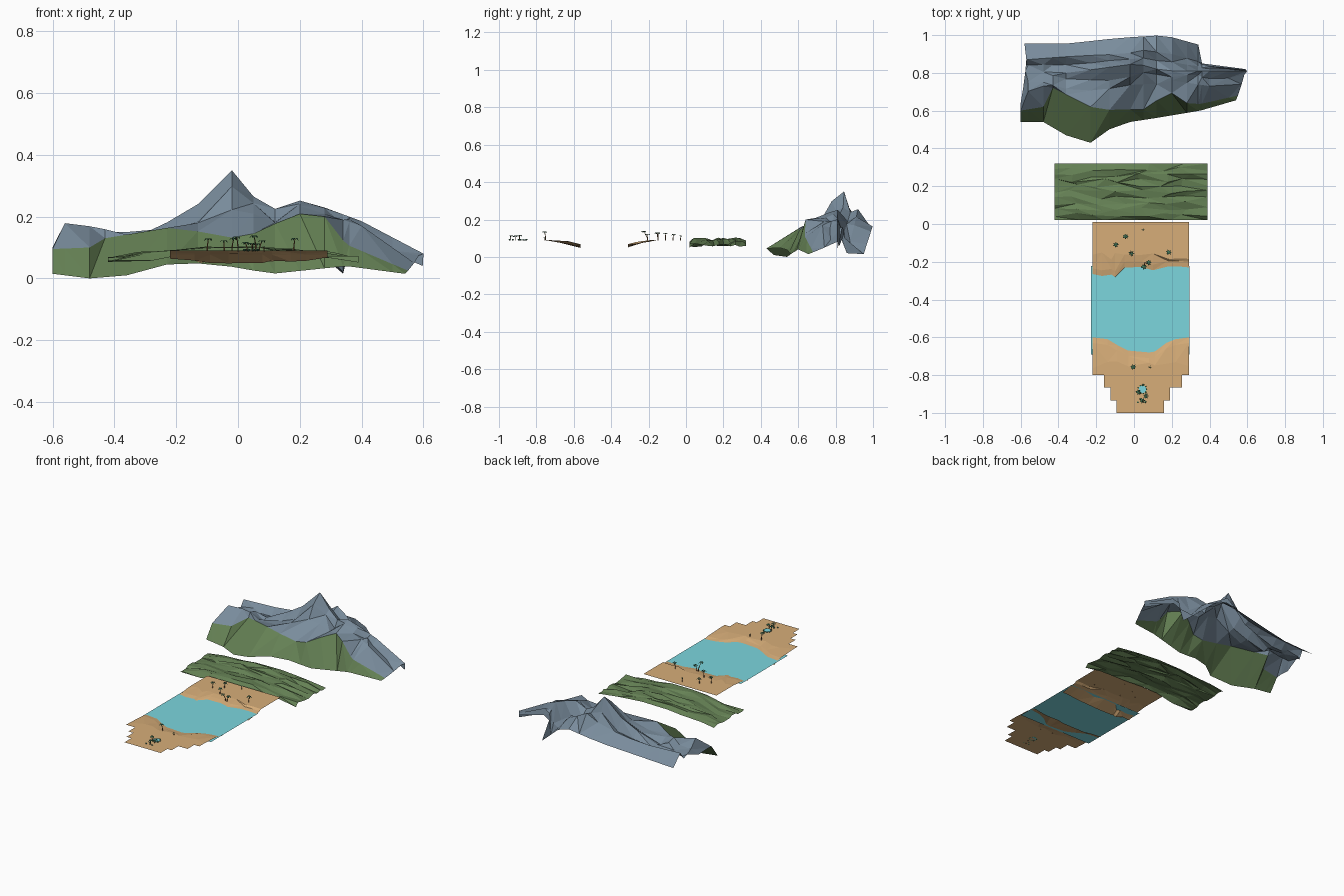
import bpy, math, random
from mathutils import Vector

if "Cube" in bpy.data.objects:
    bpy.data.objects.remove(bpy.data.objects["Cube"])

random.seed(4)
R = random.uniform


def material(name, rgb):
    m = bpy.data.materials.new(name)
    m.diffuse_color = (*rgb, 1)
    m.use_nodes = True
    m.node_tree.nodes["Principled BSDF"].inputs["Base Color"].default_value = m.diffuse_color
    return m


SAND = material("sand", (.68, .42, .19))
WATER = material("water", (.20, .67, .73))
ROCK = material("mountain blue", (.19, .26, .33))
GRASS = material("grass green", (.13, .22, .09))
TRUNK = material("trunk brown", (.24, .12, .05))
LEAF = material("palm leaf", (.05, .17, .09))


def build(name, verts, faces, mats, idx=None):
    me = bpy.data.meshes.new(name)
    me.from_pydata([tuple(v) for v in verts], [], faces)
    for m in mats:
        me.materials.append(m)
    if idx:
        for p, i in zip(me.polygons, idx):
            p.material_index = i
    me.validate()
    me.update()
    ob = bpy.data.objects.new(name, me)
    bpy.context.collection.objects.link(ob)
    return ob


def sheet(name, rows, mats, rule=lambda r: 0):
    """Triangulated sheet through rows of points running along +x, rows along +y."""
    n = len(rows[0])
    verts = [v for row in rows for v in row]
    faces, idx = [], []
    for r in range(len(rows) - 1):
        for c in range(n - 1):
            a, b = r * n + c, r * n + c + 1
            d, e = a + n, b + n
            tris = [(a, b, e), (a, e, d)] if random.random() < .5 else [(a, b, d), (b, e, d)]
            faces += tris
            idx += [rule(r)] * 2
    return build(name, verts, faces, mats, idx)


def along(line, x):
    """Point on a polyline of (x, y, z) at a given x, clamped to its ends."""
    x = min(max(x, line[0][0]), line[-1][0])
    for p, q in zip(line, line[1:]):
        if x <= q[0]:
            t = (x - p[0]) / (q[0] - p[0])
            return Vector((x, *(p[i] + (q[i] - p[i]) * t for i in range(1, len(p)))))


# Mountains: ridge lines from front foot to back foot
foot = [(-.6, .54, .015), (-.48, .54, 0), (-.36, .47, .01), (-.23, .43, .045),
        (-.09, .53, .05), (.11, .56, .015), (.35, .6, .04), (.54, .655, .015)]
crest = [(-.6, .6, .095), (-.48, .62, .1), (-.43, .72, .13), (-.19, .6, .17), (-.05, .61, .128),
         (.04, .6, .14), (.19, .7, .21), (.28, .64, .2), (.35, .635, .11), (.55, .68, .025)]
valley = [(-.6, .64, .1), (-.57, .7, .18), (-.45, .74, .165), (-.3, .7, .12), (-.1, .72, .19),
          (0, .74, .23), (.12, .74, .18), (.2, .76, .235), (.4, .73, .17), (.57, .74, .05)]
ridge = [(-.575, .81, .12), (-.36, .8, .12), (-.2, .82, .195), (-.13, .83, .24), (-.02, .845, .35),
         (.05, .84, .265), (.12, .82, .225), (.21, .81, .255), (.4, .81, .185), (.6, .81, .08)]
back = [(-.57, .87, .15), (-.3, .89, .15), (-.05, .9, .19), (.05, .92, .255), (.2, .9, .17),
        (.34, .86, .02), (.36, .845, .14), (.4, .835, .16), (.595, .815, .07)]
heel = [(-.58, .955, .09), (-.35, .955, .1), (-.08, .985, .13), (.16, 1.0, .17),
        (.34, .95, .015), (.36, .85, .1), (.4, .845, .12), (.59, .82, .06)]
cols = [-.6, -.56, -.48, -.43, -.36, -.23, -.13, -.02, .05, .12, .2, .28, .34, .36, .4, .5, .6]
rows = [[along(l, x) for x in cols] for l in (foot, crest, valley, ridge, back, heel)]


def between(a, b, dy, lo, hi):
    return [(p + q) / 2 + Vector((0, R(-dy, dy), R(lo, hi))) for p, q in zip(a, b)]


rows.insert(3, between(rows[2], rows[3], .02, -.03, .015))
rows.insert(5, between(rows[4], rows[5], .003, -.045, .0))
sheet("mountain_range", rows, [GRASS, ROCK], lambda r: 0 if r == 0 else 1)

# Hills: low sheet with ridges stretched across the width
rows = []
nx, ny = 7, 10
for j in range(ny + 1):
    y = .02 + .30 * j / ny
    row = []
    for i in range(nx + 1):
        x = -.42 + .81 * i / nx
        edge = j in (0, ny)
        dome = math.sin(math.pi * i / nx)
        z = .057 + .032 * dome + R(-.004, .016) - (.012 if edge else 0)
        inner = 0 < i < nx
        row.append(Vector((x + (R(-.04, .04) if inner else 0), y + (0 if edge else R(-.011, .011)), z)))
    rows.append(row)
sheet("green_hills", rows, [GRASS])

# Beaches: flat sand that dips under the water at a wavy shoreline
TOP, SEA = .09, .077
near = [(-.22, -.60), (-.14, -.61), (-.09, -.64), (-.03, -.67), (.08, -.68), (.11, -.675),
        (.17, -.63), (.22, -.61), (.29, -.60)]
far = [(-.22, -.265), (-.17, -.275), (-.12, -.268), (-.1, -.28), (-.05, -.23), (.04, -.228),
       (.1, -.245), (.18, -.225), (.24, -.225), (.29, -.23)]


def beach(name, shore, rear, inland, edge, s):
    rows = [[Vector((x, rear, TOP)) for x, y in shore],
            [Vector((x, inland + R(-.02, .02), TOP)) for x, y in shore],
            [Vector((x, y - .03 * s, .083 + R(-.002, .002))) for x, y in shore],
            [Vector((x, y, SEA)) for x, y in shore],
            [Vector((x, edge, .053 + R(-.005, .005) + (.015 if abs(x - .035) > .2 else 0)))
             for x, y in shore]]
    sheet(name, rows if s > 0 else rows[::-1], [SAND])


beach("near_beach", near, -.80, -.745, -.565, 1)
beach("far_beach", far, .01, -.17, -.31, -1)
for k, (x0, x1) in enumerate([(-.158, .255), (-.125, .19), (-.092, .16)]):
    y1 = -.80 - k / 15
    y0 = y1 - 1 / 15
    build("beach_step", [(x0, y0, TOP), (x1, y0, TOP), (x1, y1, TOP), (x0, y1, TOP)],
          [(0, 1, 2, 3)], [SAND])

# Water plane
build("water", [(-.228, -.69, SEA), (.295, -.69, SEA), (.295, -.222, SEA), (-.228, -.222, SEA)],
      [(0, 1, 2, 3)], [WATER])


# Palms: bent five-sided trunk and drooping leaves
def palm(x, y, h, lean=(0, 0), r=.016, leaves=7):
    verts, faces, idx = [], [], []
    for k in range(4):
        t = k / 3
        for a in range(5):
            w = .0026 - .001 * t
            ang = a * math.tau / 5
            verts.append((x + lean[0] * t * t + w * math.cos(ang),
                          y + lean[1] * t * t + w * math.sin(ang), TOP - .003 + (h + .003) * t))
    for k in range(3):
        for a in range(5):
            b = (a + 1) % 5
            faces.append((k * 5 + a, k * 5 + b, k * 5 + 5 + b, k * 5 + 5 + a))
            idx.append(0)
    top = Vector((x + lean[0], y + lean[1], TOP + h))
    for k in range(leaves):
        ang = k * math.tau / leaves + R(-.2, .2)
        d = Vector((math.cos(ang), math.sin(ang), 0))
        s = Vector((-d.y, d.x, 0)) * r * .24
        n = len(verts)
        m = top + d * r * .55 + Vector((0, 0, r * .2))
        verts += [top, m - s, top + d * r - Vector((0, 0, r * .3)), m + s]
        faces.append((n, n + 1, n + 2, n + 3))
        idx.append(1)
    build("palm", verts, faces, [TRUNK, LEAF], idx)


for x, y, h, lean in [(-.1, -.11, .036, (.004, 0)), (-.045, -.07, .03, (0, .004)),
                      (-.02, -.15, .037, (.006, -.006)), (.18, -.15, .037, (.004, 0)),
                      (.058, -.205, .045, (-.006, -.022)), (.068, -.205, .03, (.01, 0)),
                      (0, -.75, .042, (-.004, -.006)), (.03, -.89, .024, (-.006, 0)),
                      (.055, -.91, .02, (.008, 0)), (.045, -.94, .022, (0, .004))]:
    palm(x, y, h, lean)
palm(.047, -.03, .022, r=.009, leaves=5)
palm(.084, -.758, .012, r=.009, leaves=5)


# Small pool ringed with low shrubs on the near beach
def shrub(x, y, r):
    bpy.ops.mesh.primitive_ico_sphere_add(subdivisions=1, radius=r, location=(x, y, TOP + r * .3))
    ob = bpy.context.object
    ob.name = "shrub"
    ob.scale = (1, 1, .7)
    ob.data.materials.append(LEAF)


bpy.ops.mesh.primitive_cylinder_add(vertices=10, radius=.02, depth=.004, location=(.045, -.875, TOP + .002))
bpy.context.object.name = "pool"
bpy.context.object.data.materials.append(WATER)
for k in range(9):
    a = k * math.tau / 9
    shrub(.045 + .022 * math.cos(a), -.875 + .022 * math.sin(a), R(.004, .008))
for x in (.02, .035, .06):
    shrub(x, -.935 + R(-.01, .01), .006)
